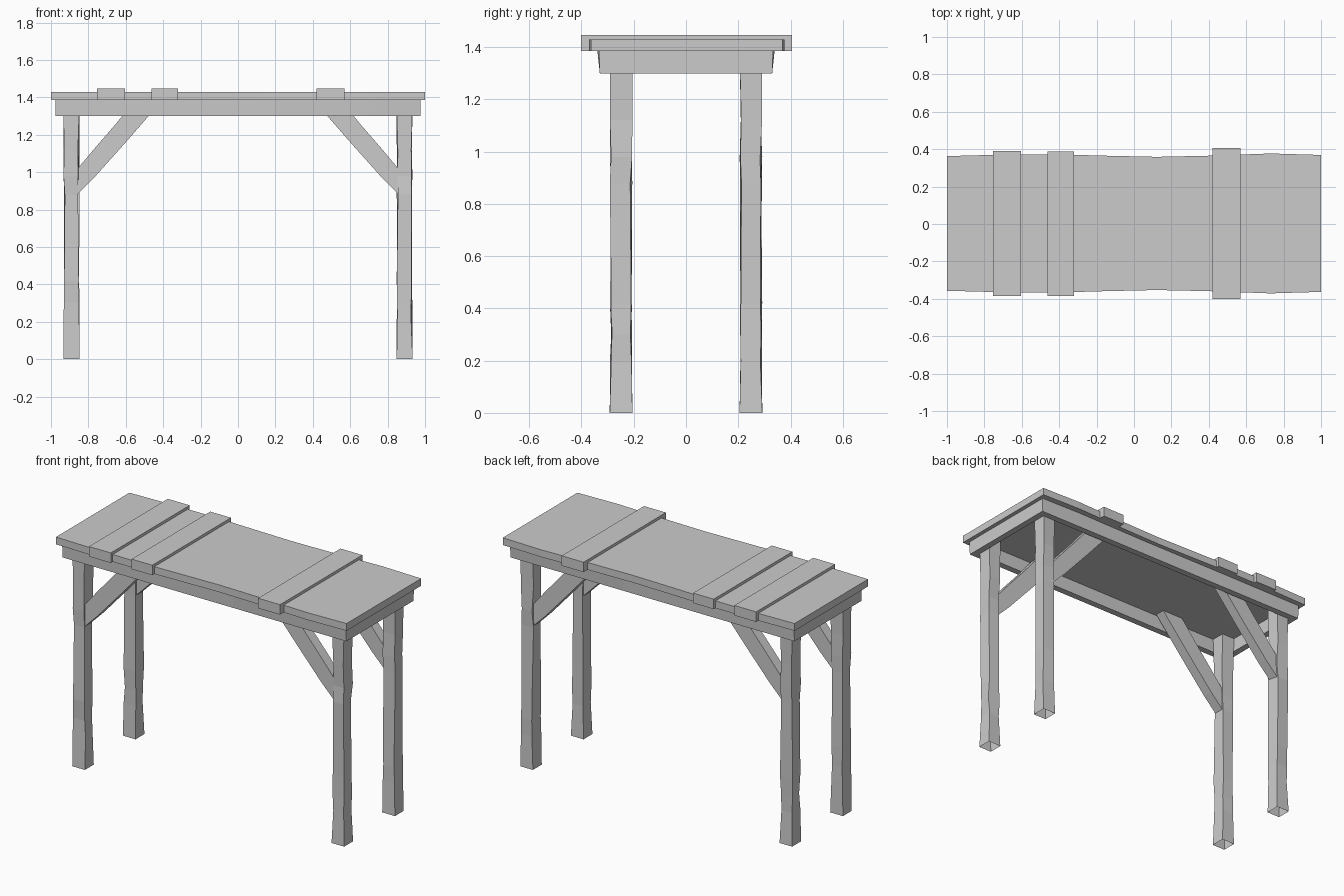
import bpy, bmesh, random

if "Cube" in bpy.data.objects:
    bpy.data.objects.remove(bpy.data.objects["Cube"])

random.seed(4)

def finish(name, bm):
    bmesh.ops.recalc_face_normals(bm, faces=bm.faces)
    me = bpy.data.meshes.new(name)
    bm.to_mesh(me)
    bm.free()
    ob = bpy.data.objects.new(name, me)
    bpy.context.collection.objects.link(ob)
    return ob

def loft(name, rings, cap_start=True):
    # Skin a list of equal-length rings and cap the ends
    bm = bmesh.new()
    vs = [[bm.verts.new(p) for p in r] for r in rings]
    n = len(rings[0])
    for a, b in zip(vs, vs[1:]):
        for i in range(n):
            j = (i + 1) % n
            bm.faces.new((a[i], a[j], b[j], b[i]))
    if cap_start:
        bm.faces.new(vs[0])
    bm.faces.new(vs[-1])
    return finish(name, bm)

def section(x, y0, y1, z0, z1):
    return [(x, y0, z0), (x, y1, z0), (x, y1, z1), (x, y0, z1)]

def box(name, x0, x1, y0, y1, z0, z1):
    return loft(name, [section(x, y0, y1, z0, z1) for x in (x0, x1)])

UNDER, TOP, APRON = 1.385, 1.43, 1.30

# Table top with gently uneven long edges
edge = [(-1, .363), (-.7, .371), (-.4, .372), (-.15, .365), (.12, .359),
        (.4, .365), (.73, .377), (1, .369)]
loft("table_top", [section(x, .006 - y, y, UNDER, TOP) for x, y in edge])

# Raised cross planks
for i, (x0, x1, y0, y1) in enumerate([(-.755, -.605, -.384, .39),
                                      (-.462, -.32, -.384, .388),
                                      (.42, .57, -.402, .405)]):
    box(f"cross_plank_{i + 1}", x0, x1, y0, y1, UNDER, 1.447)

# Apron rails under the top, the long ones slightly flared at the upper edge
for s, side in ((-1, "front"), (1, "back")):
    rings = []
    for x, flare in [(-.975, .002), (-.4, .004), (.2, .002), (.7, .009), (.975, .003)]:
        rings.append([(x, s * .29, APRON), (x, s * .33, APRON),
                      (x, s * (.33 + flare), UNDER), (x, s * .29, UNDER)])
    loft(f"{side}_rail", rings)
for s, side in ((-1, "left"), (1, "right")):
    a, b = sorted((s * .935, s * .975))
    box(f"{side}_end_rail", a, b, -.29, .29, APRON, UNDER)

# Roughly hewn legs (open underneath) and curved diagonal braces
for sx, lr in ((-1, "left"), (1, "right")):
    for sy, fb in ((-1, "front"), (1, "back")):
        rings = []
        for z in (0, .2, .3, .42, .88, .98, 1.12, UNDER):
            w = 0 if z in (0, UNDER) else .009
            rings.append([(sx * (cx - random.random() * w * dx),
                           sy * (cy - random.random() * w * dy), z)
                          for cx, cy, dx, dy in ((.847, .205, -1, -1), (.934, .205, 1, -1),
                                                 (.934, .292, 1, 1), (.847, .292, -1, 1))])
        loft(f"{fb}_{lr}_leg", rings, cap_start=False)

        # Pairs of lower and upper edge points from the leg to the underside
        path = [((.865, .875), (.865, 1.01)), ((.77, .97), (.76, 1.135)),
                ((.60, 1.16), (.66, 1.25)), ((.405, UNDER - .001), (.55, UNDER - .001))]
        loft(f"{fb}_{lr}_brace",
             [[(sx * lo[0], sy * .217, lo[1]), (sx * lo[0], sy * .28, lo[1]),
               (sx * up[0], sy * .28, up[1]), (sx * up[0], sy * .217, up[1])]
              for lo, up in path])
